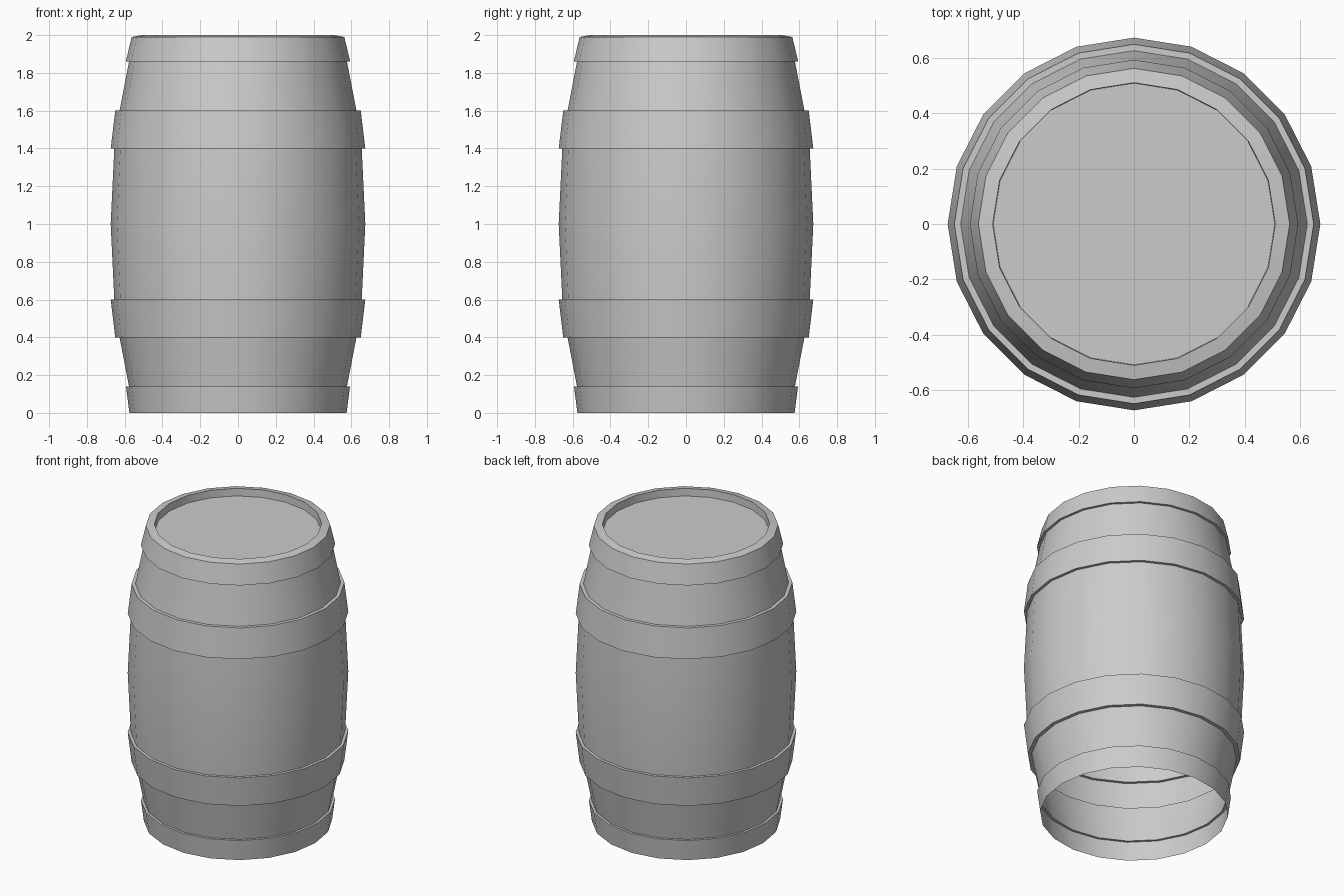
import bpy, bmesh, math

if "Cube" in bpy.data.objects:
    bpy.data.objects.remove(bpy.data.objects["Cube"])

SIDES = 20


def lathe(name, profile):
    """Turn a bottom-to-top (radius, z) profile around z; radius 0 closes the end."""
    bm = bmesh.new()
    rings = []
    for r, z in profile:
        if r == 0:
            rings.append([bm.verts.new((0, 0, z))])
        else:
            rings.append([bm.verts.new((r * math.cos(2 * math.pi * i / SIDES),
                                        r * math.sin(2 * math.pi * i / SIDES), z))
                          for i in range(SIDES)])
    for low, high in zip(rings, rings[1:]):
        if len(high) == 1:
            bm.faces.new(low)
            bm.verts.remove(high[0])
            continue
        for i in range(SIDES):
            j = (i + 1) % SIDES
            bm.faces.new((low[i], low[j], high[j], high[i]))
    mesh = bpy.data.meshes.new(name)
    bm.to_mesh(mesh)
    bm.free()
    obj = bpy.data.objects.new(name, mesh)
    bpy.context.collection.objects.link(obj)
    bpy.ops.object.select_all(action='DESELECT')
    obj.select_set(True)
    bpy.context.view_layer.objects.active = obj
    bpy.ops.object.shade_smooth_by_angle(angle=math.radians(30))
    return obj


# Wooden stave bands showing between the hoops (single skin, open below)
lathe("lower_staves", [(.577, .14), (.627, .40)])
lathe("middle_staves", [(.655, .60), (.674, 1.0), (.655, 1.40)])
lathe("upper_staves", [(.627, 1.60), (.577, 1.86)])

# Raised hoops with their ledges
lathe("bottom_hoop", [(.575, 0), (.593, .14), (.577, .14)])
lathe("lower_hoop", [(.627, .40), (.65, .40), (.674, .60), (.655, .60)])
lathe("upper_hoop", [(.655, 1.40), (.674, 1.40), (.65, 1.60), (.627, 1.60)])

# Top hoop folding over the rim
lathe("top_hoop", [(.577, 1.86), (.594, 1.86), (.563, 1.99), (.511, 2.0)])

# Recessed head inside the rim
lathe("barrel_head", [(.511, 2.0), (.509, 1.95), (0, 1.95)])
